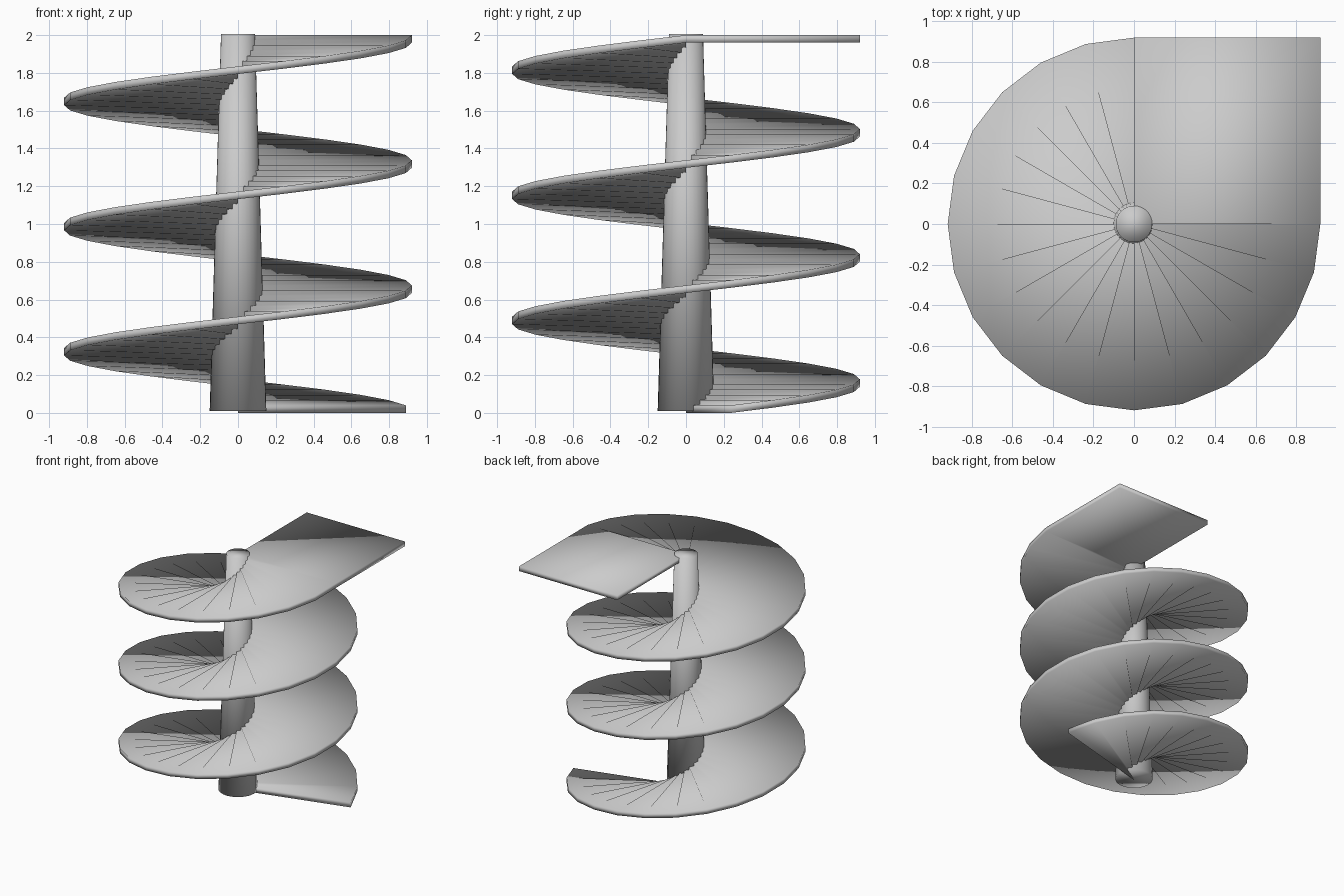
import bpy
import bmesh
from math import cos, sin, radians

old = bpy.data.objects.get("Cube")
if old:
    bpy.data.objects.remove(old, do_unlink=True)

RADIUS = 0.92
THICK = 0.04
STEP = 15                 # degrees per segment
TURNS = 3
COUNT = TURNS * 360 // STEP

grey = bpy.data.materials.new("plain_grey")
grey.use_nodes = True
colour = (0.6, 0.6, 0.6, 1)
grey.diffuse_color = colour
grey.node_tree.nodes["Principled BSDF"].inputs["Base Color"].default_value = colour


def finish(bm, name):
    mesh = bpy.data.meshes.new(name)
    bm.to_mesh(mesh)
    bm.free()
    mesh.materials.append(grey)
    mesh.shade_smooth()
    obj = bpy.data.objects.new(name, mesh)
    bpy.context.collection.objects.link(obj)
    return obj


# Spiral ramp: radial sections climbing round the axis, then a square landing
bm = bmesh.new()


def section(inner, outer, top):
    low = top - THICK
    return [bm.verts.new((*p, z)) for p, z in
            ((inner, top), (outer, top), (outer, low), (inner, low))]


sections = []
for i in range(1, COUNT + 1):
    a = radians(i * STEP)
    top = THICK + (2 - THICK) * (i - 1) / (COUNT - 1)
    sections.append(section((0, 0), (RADIUS * cos(a), RADIUS * sin(a)), top))
sections.append(section((0, RADIUS), (RADIUS, RADIUS), 2))

for a, b in zip(sections, sections[1:]):
    bm.faces.new((a[0], a[1], b[1], b[0]))      # walking surface
    bm.faces.new((a[1], a[2], b[2], b[1]))      # outer rim
    bm.faces.new((a[3], b[3], b[2], a[2]))      # underside
a, b = sections[-2:]
bm.faces.new((a[0], b[0], b[3], a[3]))          # landing's open side
bm.faces.new(sections[0][::-1])                 # lower end
bm.faces.new(sections[-1])                      # landing end
finish(bm, "spiral_ramp")

# Tapered centre column
bm = bmesh.new()
bmesh.ops.create_cone(bm, cap_ends=True, segments=32,
                      radius1=0.15, radius2=0.09, depth=1.995)
bmesh.ops.translate(bm, verts=bm.verts, vec=(0, 0, 1.0075))
finish(bm, "centre_column")
